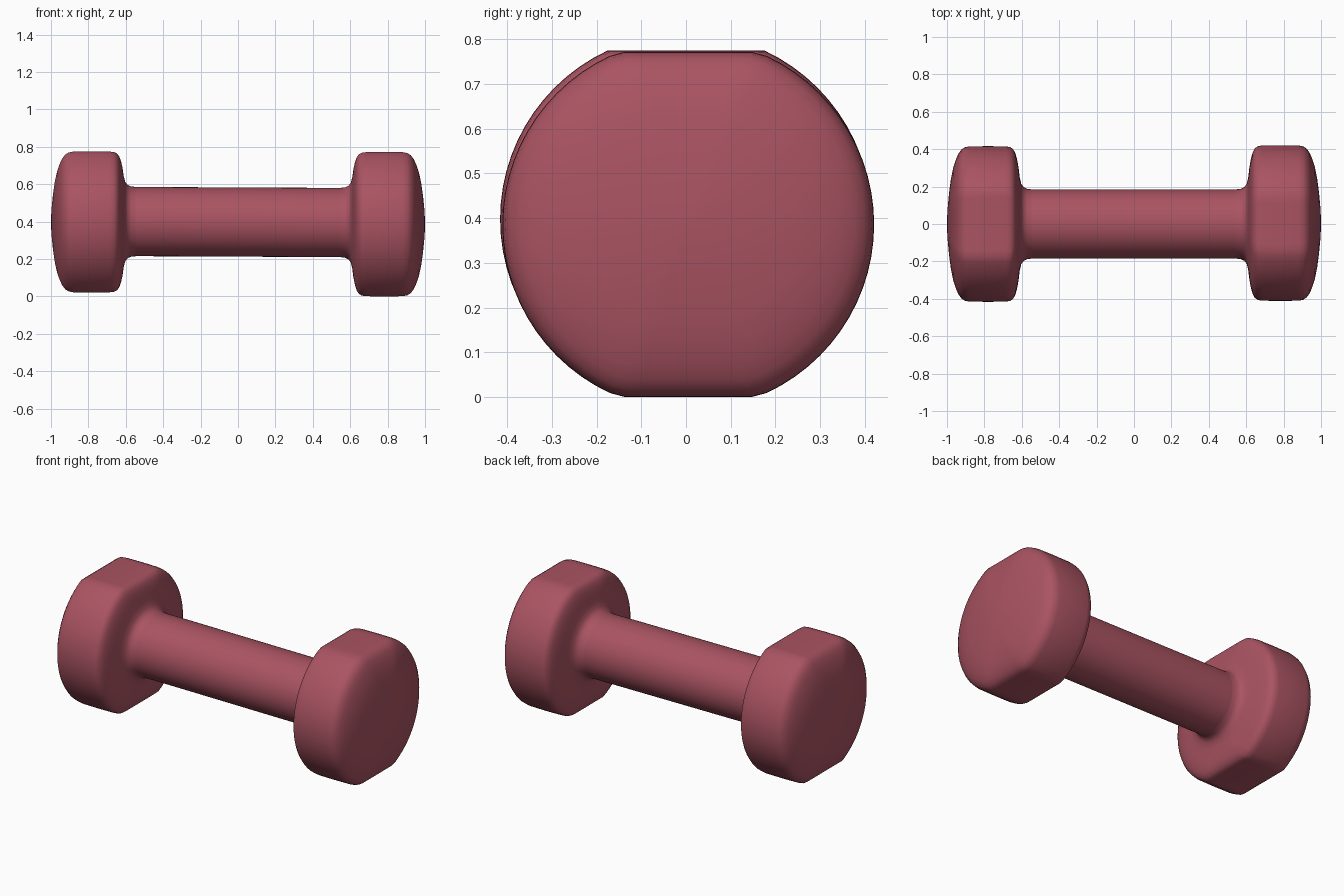
import bpy, bmesh, math

if "Cube" in bpy.data.objects:
    bpy.data.objects.remove(bpy.data.objects["Cube"])

SIDES = 72

rubber = bpy.data.materials.new("dusty_red_rubber")
rubber.diffuse_color = (0.40, 0.088, 0.122, 1)
rubber.use_nodes = True
rubber.node_tree.nodes["Principled BSDF"].inputs["Base Color"].default_value = rubber.diffuse_color


def loft(name, rings, cap_end):
    """Skin rings of (x, y radius, half height, centre y, centre z)."""
    bm = bmesh.new()
    loops = []
    for x, r, h, cy, cz in rings:
        loop = []
        for i in range(SIDES):
            a = 2 * math.pi * i / SIDES
            z = max(-h, min(h, r * math.sin(a)))   # round with flats top and bottom
            loop.append(bm.verts.new((x, cy + r * math.cos(a), cz + z)))
        loops.append(loop)
    for a, b in zip(loops, loops[1:]):
        for i in range(SIDES):
            j = (i + 1) % SIDES
            bm.faces.new((a[i], a[j], b[j], b[i]))
    if cap_end:
        bm.faces.new(loops[-1])
    bmesh.ops.recalc_face_normals(bm, faces=bm.faces)
    # make sure the skin faces outward even where the tube is open
    f = max(bm.faces, key=lambda f: f.calc_center_median().z)
    if f.normal.z < 0:
        bmesh.ops.reverse_faces(bm, faces=bm.faces)
    mesh = bpy.data.meshes.new(name)
    bm.to_mesh(mesh)
    bm.free()
    mesh.materials.append(rubber)
    for p in mesh.polygons:
        p.use_smooth = True
    obj = bpy.data.objects.new(name, mesh)
    bpy.context.collection.objects.link(obj)
    return obj


# Half profile of a weight: distance along x, radius, from the neck to the domed end
PROFILE = [(0.545, 0.185), (0.572, 0.188), (0.59, 0.197), (0.603, 0.215),
           (0.611, 0.25), (0.617, 0.30), (0.625, 0.345), (0.634, 0.377),
           (0.646, 0.400), (0.662, 0.411), (0.685, 0.415), (0.78, 0.416),
           (0.88, 0.415), (0.905, 0.410), (0.924, 0.397), (0.94, 0.374),
           (0.953, 0.343), (0.967, 0.30), (0.979, 0.24), (0.989, 0.165),
           (0.996, 0.09), (1.0, 0.02)]


def weight(name, side, half_height, cy, cz, neck_z):
    rings = []
    for x, r in PROFILE:
        t = 1 if x > 0.7 else min(1, max(0, (r - 0.185) / 0.23))
        flat = 1 + (half_height / 0.416 - 1) * t    # neck is round, weight has flats
        rings.append((side * x, r, r * flat, cy * t, neck_z + (cz - neck_z) * t))
    return loft(name, rings, True)


# End weights
weight("left_weight", -1, 0.377, 0.0, 0.398, 0.400)
weight("right_weight", 1, 0.386, 0.005, 0.386, 0.395)

# Grip bar
loft("grip", [(x, 0.185, 0.185, 0.0, 0.3975 - x * 0.0025 / 0.545)
              for x in (-0.545, -0.25, 0.0, 0.25, 0.545)], False)
